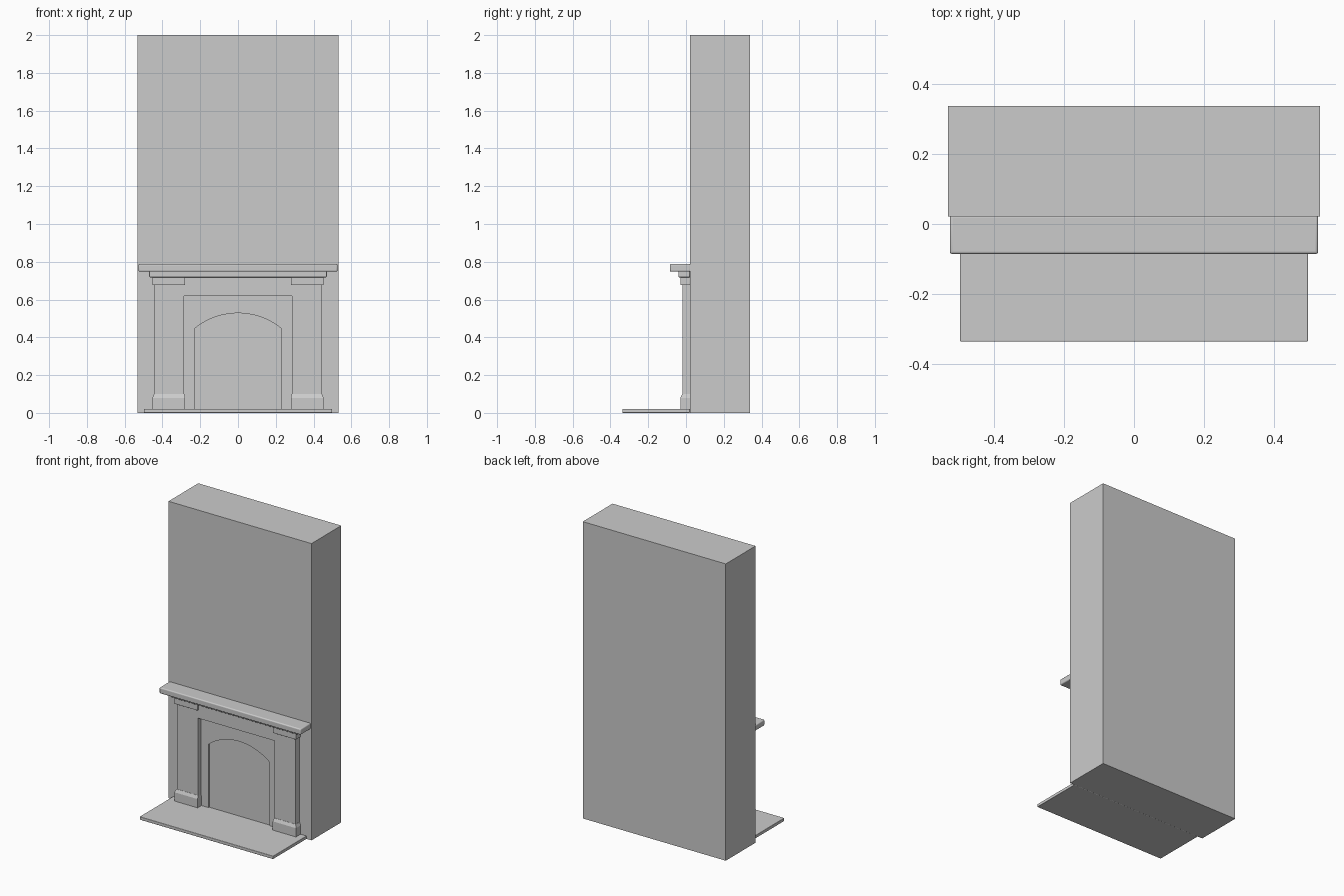
import bpy, bmesh, math

if "Cube" in bpy.data.objects:
    bpy.data.objects.remove(bpy.data.objects["Cube"])


def finish(bm, name, bevel=0.0, segments=3):
    """Turn a bmesh into a named object, optionally with rounded edges."""
    bmesh.ops.recalc_face_normals(bm, faces=bm.faces)
    mesh = bpy.data.meshes.new(name)
    bm.to_mesh(mesh)
    bm.free()
    obj = bpy.data.objects.new(name, mesh)
    bpy.context.collection.objects.link(obj)
    if bevel:
        mod = obj.modifiers.new("rounded_edges", 'BEVEL')
        mod.width = bevel
        mod.segments = segments
        bpy.ops.object.select_all(action='DESELECT')
        obj.select_set(True)
        bpy.context.view_layer.objects.active = obj
        bpy.ops.object.shade_smooth_by_angle()
    return obj


def box(name, x, y, z, bevel=0.0):
    """Box from (min, max) ranges."""
    bm = bmesh.new()
    bmesh.ops.create_cube(bm, size=1)
    for v in bm.verts:
        v.co = [lo + (c + 0.5) * (hi - lo) for c, (lo, hi) in zip(v.co, (x, y, z))]
    return finish(bm, name, bevel)


def slab(name, profile, y0, y1):
    """Extrude an x-z outline from y0 to y1."""
    bm = bmesh.new()
    face = bm.faces.new([bm.verts.new((x, y0, z)) for x, z in profile])
    ext = bmesh.ops.extrude_face_region(bm, geom=[face])["geom"]
    for v in ext:
        if isinstance(v, bmesh.types.BMVert):
            v.co.y = y1
    return finish(bm, name)


def mirror_x(obj):
    obj.modifiers.new("mirror", 'MIRROR')


WALL = 0.021

# Chimney breast and hearth slab
box("chimney_breast", (-0.533, 0.533), (WALL, 0.338), (0, 2))
box("hearth", (-0.498, 0.498), (-0.337, WALL), (0, 0.021), 0.003)

# Surround: both legs and the lintel in one flat outline
slab("surround", [(-0.443, 0.021), (-0.285, 0.021), (-0.285, 0.62), (0.285, 0.62),
                  (0.285, 0.021), (0.443, 0.021), (0.443, 0.72), (-0.443, 0.72)],
     -0.019, WALL)

# Insert panel with a shallow arched opening
half, spring, rise = 0.228, 0.448, 0.08
radius = (half ** 2 + rise ** 2) / (2 * rise)
sweep = math.asin(half / radius)
arch = []
for i in range(25):
    a = -sweep + 2 * sweep * i / 24
    arch.append((radius * math.sin(a), spring + rise - radius + radius * math.cos(a)))
slab("arched_insert", [(-0.287, 0.021), (-half, 0.021)] + arch +
     [(half, 0.021), (0.287, 0.021), (0.287, 0.622), (-0.287, 0.622)], 0.011, WALL)

# Plinth blocks with a sloped top
plinth = box("plinth_blocks", (0.28, 0.453), (-0.03, WALL), (0.021, 0.08))
bm = bmesh.new()
bm.from_mesh(plinth.data)
top = max(bm.faces, key=lambda f: f.calc_center_median().z)
ext = bmesh.ops.extrude_face_region(bm, geom=[top])["geom"]
bm.faces.remove(top)
for v in ext:
    if isinstance(v, bmesh.types.BMVert):
        v.co.z = 0.1
        if v.co.y < 0:
            v.co.y = -0.0205
        v.co.x = 0.4445 if v.co.x > 0.4 else 0.2835
bm.to_mesh(plinth.data)
bm.free()
mirror_x(plinth)

# Capital blocks
mirror_x(box("capital_blocks", (0.28, 0.453), (-0.03, WALL), (0.676, 0.72), 0.002))

# Bed moulding and mantel shelf
box("bed_moulding", (-0.47, 0.47), (-0.041, WALL), (0.718, 0.75), 0.004)
box("mantel_shelf", (-0.527, 0.527), (-0.086, WALL + 0.004), (0.748, 0.788), 0.007)
